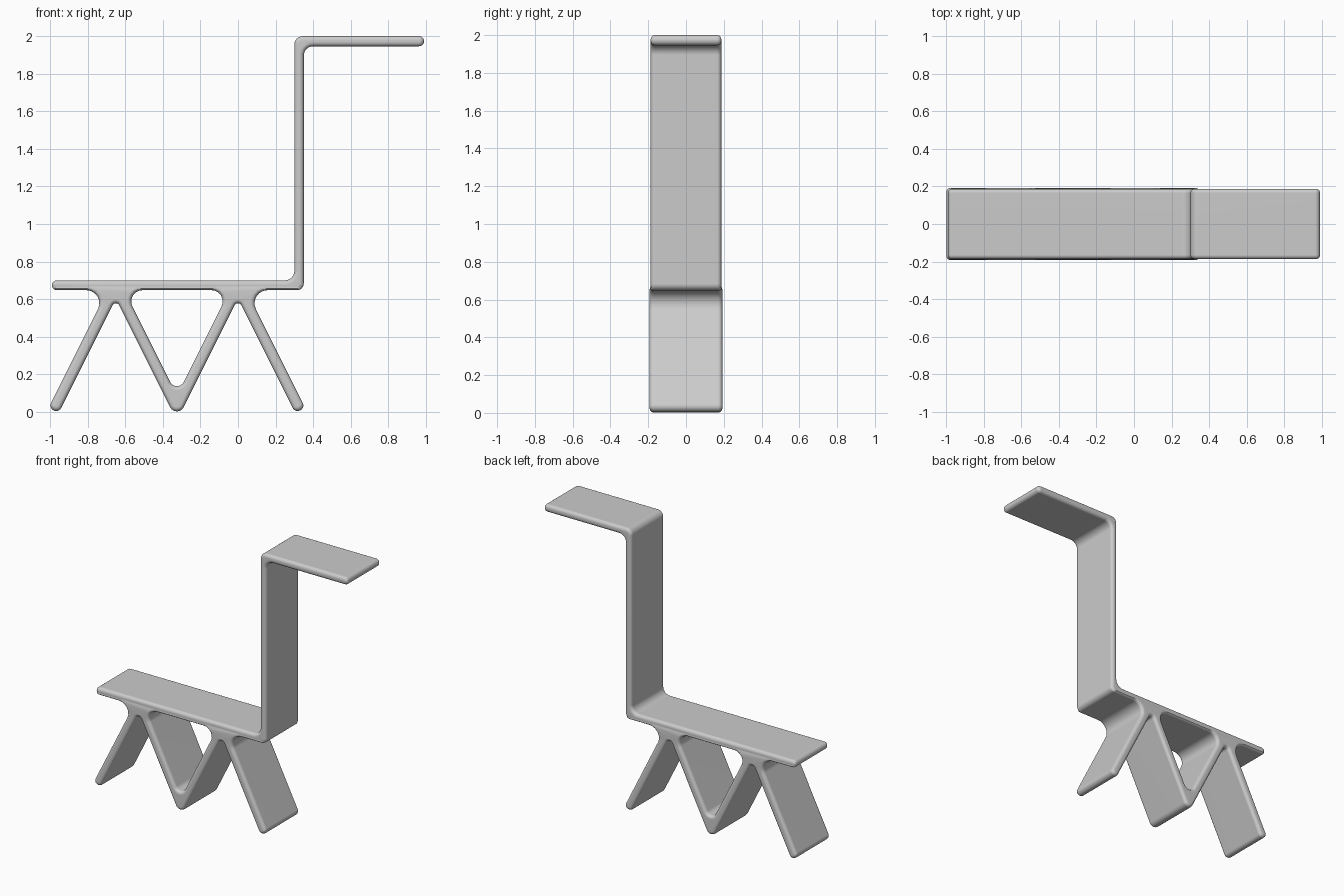
import bpy, bmesh, math
from mathutils import Vector

cube = bpy.data.objects.get("Cube")
if cube:
    bpy.data.objects.remove(cube, do_unlink=True)

HALF_DEPTH = 0.187   # half of the ribbon's width
EDGE = 0.022         # rounding of the long edges
ARC = 6              # segments in each rounded corner
ROUND = 5            # segments in the edge rounding

# Key positions of the folded ribbon
LEG_T = 0.03                       # half thickness of a leg
LEG_DIR = Vector((1, 2)).normalized()
LEG_H = LEG_T / LEG_DIR.y          # half thickness measured level
LEG_TIP = 2 * LEG_H                # drop from centreline to mitre point
APEX_Z, APEX_X, VALLEY_X, VALLEY_Z = 0.67, 0.65, -0.325, 0.02
BAR_LOW, BAR_TOP = 0.648, 0.70
ROOT = (APEX_Z - BAR_LOW) / 2 + LEG_H


def foot(apex_x, side):
    """Outer and inner corner of a free foot; side is -1 or 1."""
    end = Vector((apex_x + side * 0.331, APEX_Z - 0.662))
    across = Vector((side * LEG_DIR.y, LEG_DIR.x)) * LEG_T
    return [(*(end + across), 0.029), (*(end - across), 0.029)]


# Corners as x, z, radius, with the material on the left of the path
outer = [
    (-0.99, BAR_LOW, 0.026),
    (-APEX_X - ROOT, BAR_LOW, 0.07),
    *foot(-APEX_X, -1),
    (-APEX_X, APEX_Z - LEG_TIP, 0.02),
    (VALLEY_X, VALLEY_Z - LEG_TIP, 0.040),
    (0, APEX_Z - LEG_TIP, 0.02),
    *reversed(foot(0, 1)),
    (ROOT, BAR_LOW, 0.07),
    (0.35, BAR_LOW, 0.035),
    (0.35, 1.946, 0.05),
    (0.99, 1.946, 0.026),
    (0.99, 2.0, 0.026),
    (0.30, 2.0, 0.045),
    (0.30, BAR_TOP, 0.05),
    (-0.99, BAR_TOP, 0.025),
]
opening = [
    (-APEX_X + ROOT, BAR_LOW, 0.06),
    (-ROOT, BAR_LOW, 0.06),
    (VALLEY_X, VALLEY_Z + LEG_TIP, 0.04),
]


def rounded_outline(corners, inset):
    """Move the path into the material and round every corner."""
    pts = []
    n = len(corners)
    for i, (x, z, r) in enumerate(corners):
        p = Vector((x, z))
        a = (p - Vector(corners[i - 1][:2])).normalized()
        b = (Vector(corners[(i + 1) % n][:2]) - p).normalized()
        turn = math.atan2(a.x * b.y - a.y * b.x, a.dot(b))
        na, nb = Vector((-a.y, a.x)), Vector((-b.y, b.x))
        mitre = (na + nb) / (1 + na.dot(nb))
        sign = 1 if turn > 0 else -1
        p = p + mitre * inset
        rad = r - sign * inset
        centre = p + mitre * rad * sign
        for k in range(ARC + 1):
            t = turn * k / ARC
            c, s = math.cos(t), math.sin(t)
            nrm = Vector((na.x * c - na.y * s, na.x * s + na.y * c))
            pts.append(centre - nrm * rad * sign)
    return pts


bm = bmesh.new()
caps = {-1: [], 1: []}
angles = [math.pi / 2 * k / ROUND for k in range(ROUND + 1)]
layers = [(-1, a) for a in reversed(angles)] + [(1, a) for a in angles]

# Side walls with rounded long edges
for corners in (outer, opening):
    rings = []
    for side, a in layers:
        y = side * (HALF_DEPTH - EDGE + EDGE * math.sin(a))
        ring = []
        for p in rounded_outline(corners, EDGE * (1 - math.cos(a))):
            wide = 1.03 if p.y < 0.66 else 1.0   # legs slightly wider
            ring.append(bm.verts.new((p.x, y * wide, p.y)))
        rings.append(ring)
    n = len(rings[0])
    for r0, r1 in zip(rings, rings[1:]):
        for i in range(n):
            j = (i + 1) % n
            bm.faces.new((r0[i], r0[j], r1[j], r1[i]))
    for side, ring in ((-1, rings[0]), (1, rings[-1])):
        caps[side] += [bm.edges.get((ring[i], ring[(i + 1) % n])) for i in range(n)]

# Thin front and back faces
for side, edges in caps.items():
    bmesh.ops.triangle_fill(bm, edges=edges, use_beauty=True, normal=(0, side, 0))
bmesh.ops.recalc_face_normals(bm, faces=bm.faces[:])

mesh = bpy.data.meshes.new("folded_ribbon_stand")
bm.to_mesh(mesh)
bm.free()
stand = bpy.data.objects.new("folded_ribbon_stand", mesh)
bpy.context.collection.objects.link(stand)

# Plain grey finish
grey = bpy.data.materials.new("plain_grey")
grey.use_nodes = True
colour = (0.6, 0.6, 0.6, 1)
grey.diffuse_color = colour
grey.node_tree.nodes["Principled BSDF"].inputs["Base Color"].default_value = colour
mesh.materials.append(grey)

# Smooth shading that keeps the broad faces flat
bpy.context.view_layer.objects.active = stand
stand.select_set(True)
bpy.ops.object.shade_smooth_by_angle(angle=math.radians(40))
stand.modifiers.new("flat_face_normals", "WEIGHTED_NORMAL").keep_sharp = True
